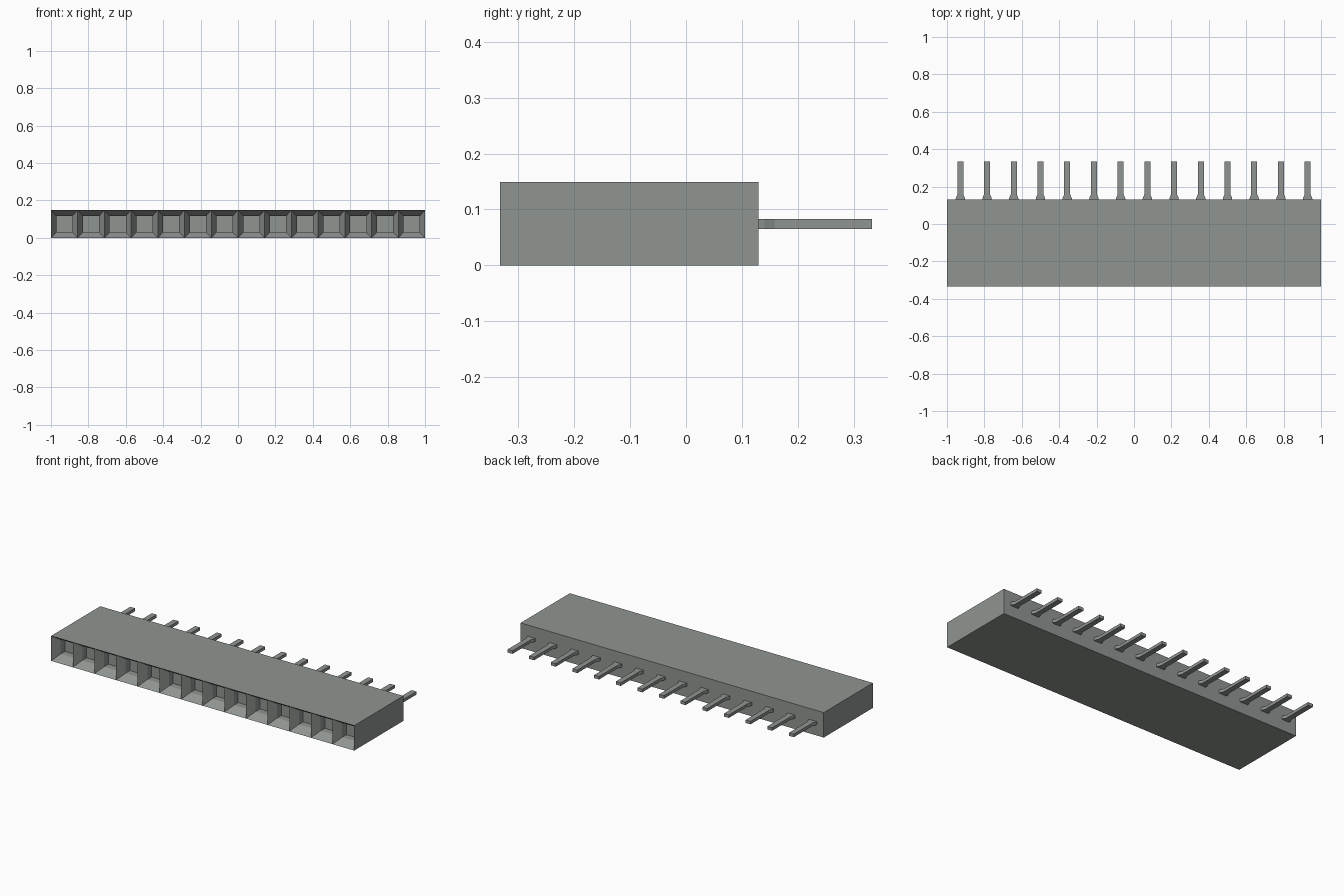
import bpy
import bmesh

cube = bpy.data.objects.get("Cube")
if cube:
    bpy.data.objects.remove(cube, do_unlink=True)

COUNT = 14
PITCH = 2 / COUNT
FRONT, BACK, TOP = -0.333, 0.13, 0.149

grey = bpy.data.materials.new("warm_grey")
grey.use_nodes = True
colour = (0.28, 0.30, 0.285, 1)
grey.diffuse_color = colour
grey.node_tree.nodes["Principled BSDF"].inputs["Base Color"].default_value = colour


def finish(bm, name):
    bmesh.ops.remove_doubles(bm, verts=bm.verts, dist=0.0001)
    bmesh.ops.recalc_face_normals(bm, faces=bm.faces)
    mesh = bpy.data.meshes.new(name)
    bm.to_mesh(mesh)
    bm.free()
    mesh.materials.append(grey)
    obj = bpy.data.objects.new(name, mesh)
    bpy.context.collection.objects.link(obj)
    return obj


def rectangle(bm, x, half, y, z0, z1):
    corners = ((x - half, z0), (x + half, z0), (x + half, z1), (x - half, z1))
    return [bm.verts.new((cx, y, cz)) for cx, cz in corners]


def bridge(bm, a, b, sides=range(4)):
    for i in sides:
        j = (i + 1) % 4
        bm.faces.new((a[i], a[j], b[j], b[i]))


centres = [(i - (COUNT - 1) / 2) * PITCH for i in range(COUNT)]

# Housing: one cell per contact, each with a funnel mouth and a square socket
bm = bmesh.new()
for i, x in enumerate(centres):
    mouth = rectangle(bm, x, PITCH / 2, FRONT, 0, TOP)
    throat = rectangle(bm, x, 0.043, FRONT + 0.05, 0.03, 0.116)
    floor = rectangle(bm, x, 0.043, FRONT + 0.09, 0.03, 0.116)
    rear = rectangle(bm, x, PITCH / 2, BACK, 0, TOP)
    bridge(bm, mouth, throat)
    bridge(bm, throat, floor)
    bm.faces.new(floor)
    bm.faces.new(rear)
    # Outer walls only: bottom and top, plus the two ends of the row
    sides = [0, 2] + ([3] if i == 0 else []) + ([1] if i == COUNT - 1 else [])
    bridge(bm, mouth, rear, sides)
finish(bm, "socket_housing")

# Pins: flat blades with a flared foot at the housing
profile = [(0.026, BACK - 0.002), (0.024, 0.14), (0.016, 0.158), (0.016, 0.333)]
outline = profile + [(-x, y) for x, y in reversed(profile)]
for number, x in enumerate(centres, 1):
    bm = bmesh.new()
    face = bm.faces.new([bm.verts.new((x + px, py, 0.065)) for px, py in outline])
    blade = bmesh.ops.extrude_face_region(bm, geom=[face])
    bmesh.ops.translate(bm, vec=(0, 0, 0.018),
                        verts=[v for v in blade["geom"] if isinstance(v, bmesh.types.BMVert)])
    finish(bm, f"pin_{number:02d}")
